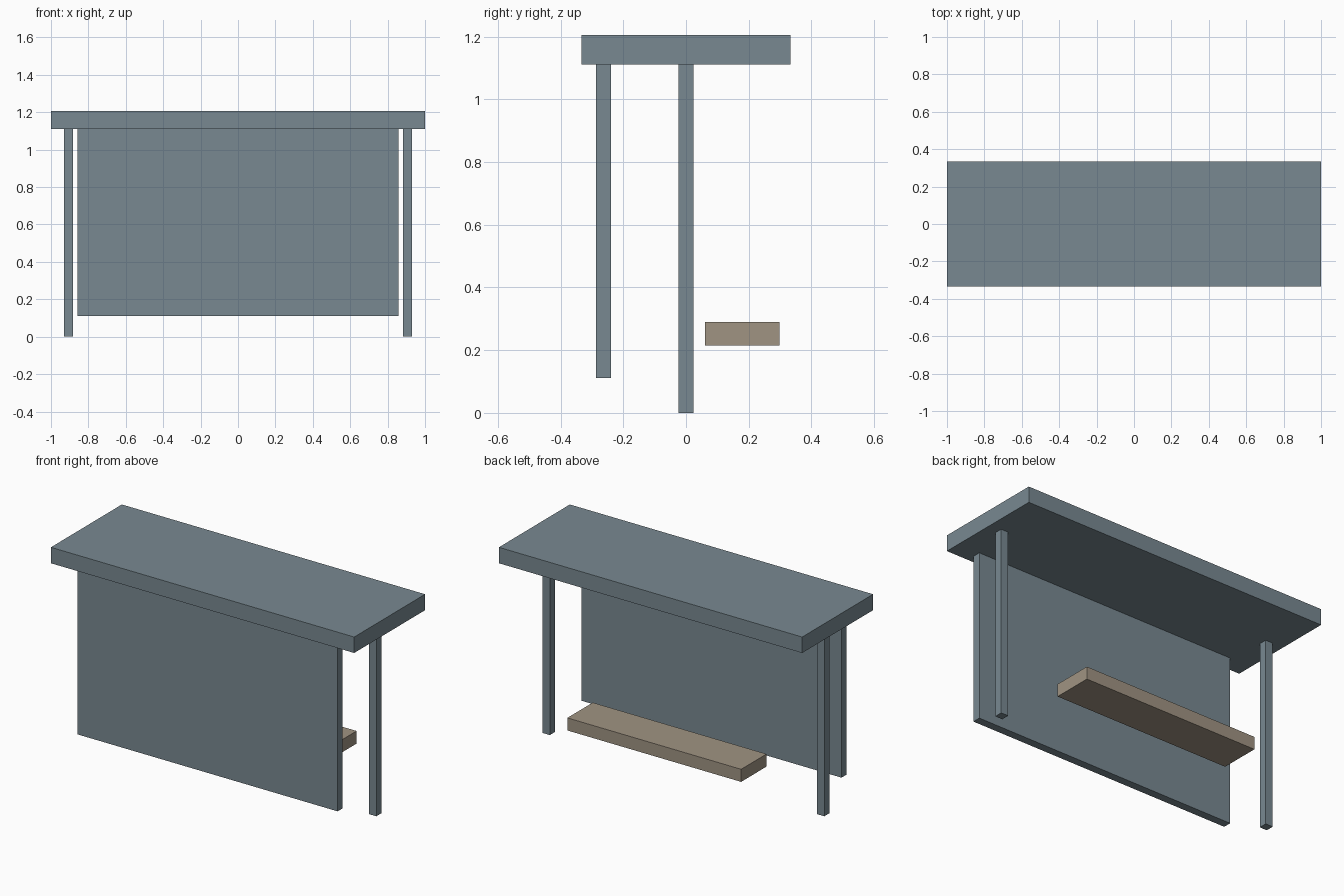
import bpy

default_cube = bpy.data.objects.get("Cube")
if default_cube:
    bpy.data.objects.remove(default_cube, do_unlink=True)


def make_material(name, colour):
    mat = bpy.data.materials.new(name)
    mat.use_nodes = True
    mat.diffuse_color = colour
    mat.node_tree.nodes["Principled BSDF"].inputs["Base Color"].default_value = colour
    return mat


def box(name, x, y, z, mat):
    """Add a box spanning the given (low, high) ranges."""
    ranges = (x, y, z)
    bpy.ops.mesh.primitive_cube_add(size=1, location=[(a + b) / 2 for a, b in ranges])
    obj = bpy.context.object
    obj.name = name
    obj.scale = [b - a for a, b in ranges]
    bpy.ops.object.transform_apply(location=False, rotation=False, scale=True)
    obj.data.materials.append(mat)
    return obj


steel = make_material("blue grey metal", (0.19, 0.25, 0.285, 1))
wood = make_material("weathered wood", (0.35, 0.295, 0.225, 1))

ROOF_BASE = 1.111
POST_X = 0.905
HALF_POST = 0.024

# Flat roof slab
box("roof", (-1, 1), (-0.334, 0.334), (ROOF_BASE, 1.206), steel)

# Wall panel hanging from the roof, clear of the ground
box("wall_panel", (-0.858, 0.858), (-0.287, -0.239), (0.111, ROOF_BASE), steel)

# Pair of square posts
for side, sign in (("left", 1), ("right", -1)):
    centre = sign * POST_X
    box(side + "_post", (centre - HALF_POST, centre + HALF_POST),
        (-HALF_POST, HALF_POST), (0, ROOF_BASE), steel)

# Bench seat
box("bench_seat", (-0.573, 0.573), (0.06, 0.299), (0.215, 0.29), wood)
